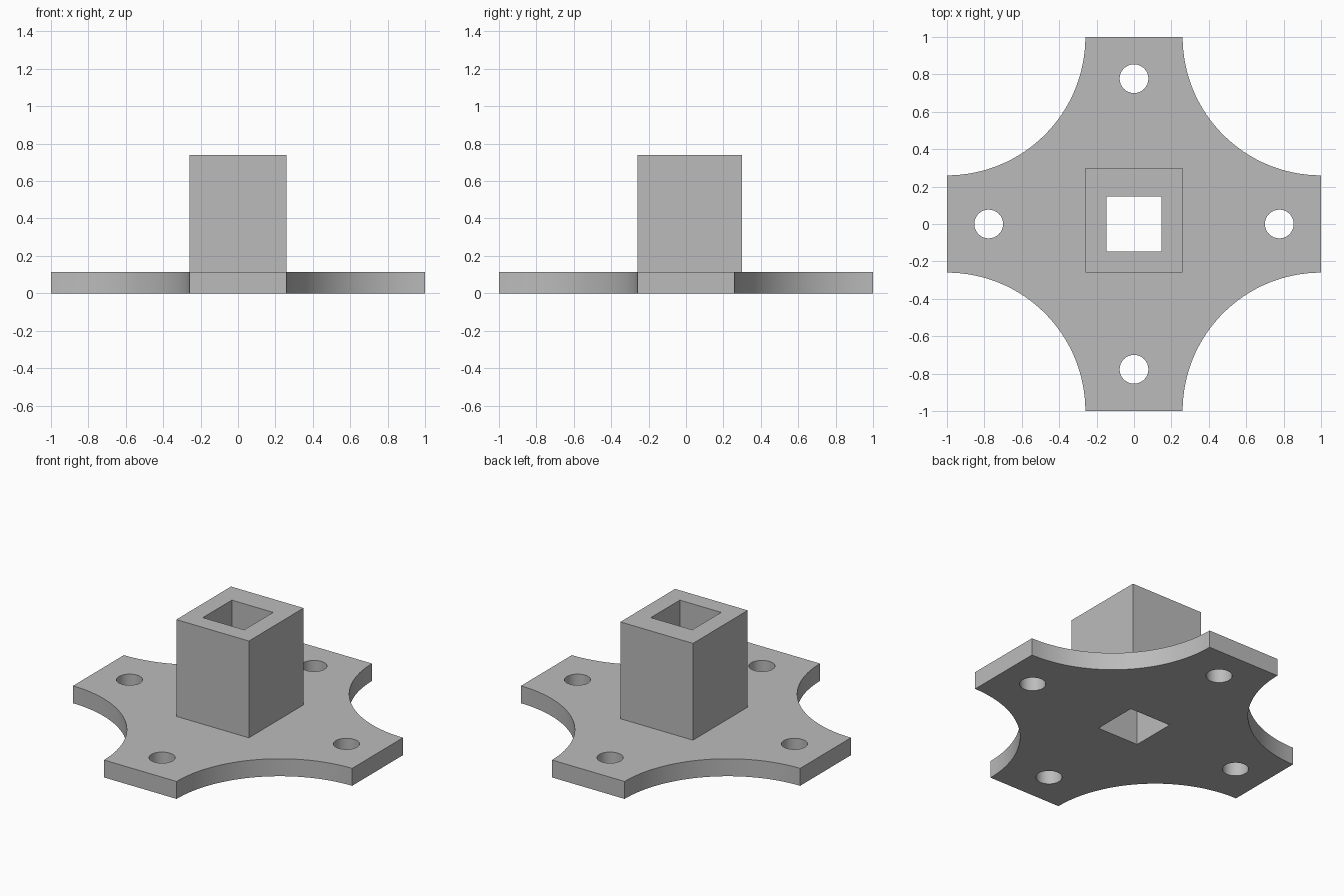
import bpy, bmesh
from math import sin, cos, pi, radians
from mathutils import Vector

if "Cube" in bpy.data.objects:
    bpy.data.objects.remove(bpy.data.objects["Cube"], do_unlink=True)

PLATE_TOP, TOWER_TOP = 0.113, 0.74
ARM = 0.26            # half width of each arm
SCOOP = 1 - ARM       # radius of the scooped corners
STEPS = 32

grey = bpy.data.materials.new("plain grey")
grey.use_nodes = True
colour = (0.5, 0.5, 0.5, 1)
grey.diffuse_color = colour
grey.node_tree.nodes["Principled BSDF"].inputs["Base Color"].default_value = colour


def prism(name, outline, z0, z1):
    """Extrude a counter-clockwise outline from z0 to z1."""
    bm = bmesh.new()
    base = bm.faces.new([bm.verts.new((x, y, z0)) for x, y in outline])
    top = bmesh.ops.extrude_face_region(bm, geom=[base], use_keep_orig=True)
    bmesh.ops.translate(bm, vec=Vector((0, 0, z1 - z0)),
                        verts=[g for g in top["geom"] if isinstance(g, bmesh.types.BMVert)])
    bmesh.ops.recalc_face_normals(bm, faces=bm.faces)
    mesh = bpy.data.meshes.new(name)
    bm.to_mesh(mesh)
    bm.free()
    mesh.materials.append(grey)
    obj = bpy.data.objects.new(name, mesh)
    bpy.context.collection.objects.link(obj)
    return obj


def rectangle(x0, x1, y0, y1):
    return [(x0, y0), (x1, y0), (x1, y1), (x0, y1)]


def circle(cx, cy, r):
    return [(cx + r * cos(2 * pi * i / STEPS), cy + r * sin(2 * pi * i / STEPS))
            for i in range(STEPS)]


def combine(target, other, operation):
    """Apply a boolean and discard the helper."""
    mod = target.modifiers.new(operation.lower(), "BOOLEAN")
    mod.operation, mod.object, mod.solver = operation, other, "EXACT"
    bpy.context.view_layer.objects.active = target
    bpy.ops.object.modifier_apply(modifier=mod.name)
    bpy.data.objects.remove(other, do_unlink=True)


# Four-armed plate: one concave quarter arc per corner
outline = []
for sx, sy in ((1, 1), (-1, 1), (-1, -1), (1, -1)):
    arc = [(sx * (1 - SCOOP * sin(a)), sy * (1 - SCOOP * cos(a)))
           for a in (pi / 2 * i / STEPS for i in range(STEPS + 1))]
    outline += arc if sx * sy > 0 else arc[::-1]
flange = prism("socket_flange", outline, 0, PLATE_TOP)

# Square tower, slightly deeper towards the back
tower = prism("tower", rectangle(-ARM, ARM, -ARM, 0.3), PLATE_TOP / 2, TOWER_TOP)
combine(flange, tower, "UNION")

# Square socket right through, and a bolt hole in each arm
combine(flange, prism("socket_cutter", rectangle(-0.148, 0.148, -0.148, 0.148), -0.1, 1),
        "DIFFERENCE")
for x, y in ((1, 0), (0, 1), (-1, 0), (0, -1)):
    combine(flange, prism("bolt_cutter", circle(0.777 * x, 0.777 * y, 0.077), -0.1, 0.3),
            "DIFFERENCE")

# Smooth the arcs and holes, keep the edges crisp
bpy.ops.object.select_all(action="DESELECT")
flange.select_set(True)
bpy.context.view_layer.objects.active = flange
bpy.ops.object.shade_smooth_by_angle(angle=radians(30))
